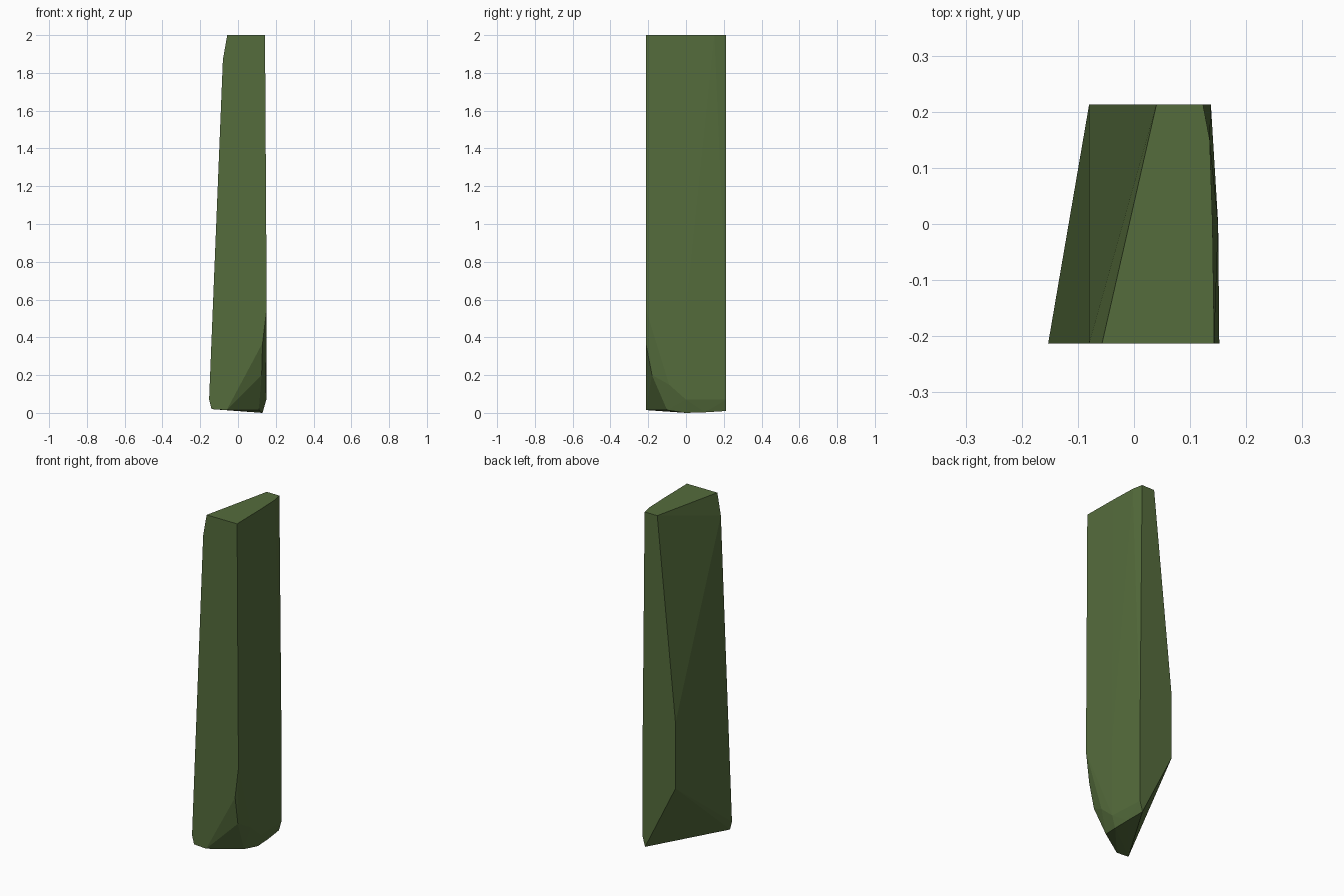
import bpy
import bmesh

if "Cube" in bpy.data.objects:
    bpy.data.objects.remove(bpy.data.objects["Cube"])

# Outline points of the tapered shard
Y = 0.213
front = [(-.057, 2), (.143, 2), (-.08, 1.87), (-.153, .07), (-.14, .02),
         (-.06, .015), (.13, .37), (.152, .55)]
back = [(.04, 2), (.123, 2), (-.08, .8), (-.08, .41), (.12, .01),
        (.137, .07), (.137, .55)]
# Bowed right side, rounded lower edge and chipped front corner
side = [(.14, 0, 2), (.135, .15, 2), (.15, 0, .55), (.15, 0, .07),
        (.148, -.09, .15), (.15, -.16, .38), (.125, -.18, .2),
        (.11, -.1, .015), (.13, 0, 0), (.128, .1, .003)]

points = [(x, -Y, z) for x, z in front] + [(x, Y, z) for x, z in back] + side

bm = bmesh.new()
for p in points:
    bm.verts.new(p)
hull = bmesh.ops.convex_hull(bm, input=bm.verts[:])
unused = {e for e in hull["geom_interior"] + hull["geom_unused"]
          if isinstance(e, bmesh.types.BMVert)}
bmesh.ops.delete(bm, geom=list(unused), context='VERTS')
# Merge coplanar triangles into clean flat facets
bmesh.ops.dissolve_limit(bm, angle_limit=0.01, verts=bm.verts[:], edges=bm.edges[:])
bmesh.ops.recalc_face_normals(bm, faces=bm.faces[:])

mesh = bpy.data.meshes.new("shard")
bm.to_mesh(mesh)
bm.free()
shard = bpy.data.objects.new("shard", mesh)
bpy.context.collection.objects.link(shard)

# Olive green material
green = bpy.data.materials.new("olive_green")
green.diffuse_color = (.09, .15, .045, 1)
green.use_nodes = True
green.node_tree.nodes["Principled BSDF"].inputs["Base Color"].default_value = green.diffuse_color
mesh.materials.append(green)
